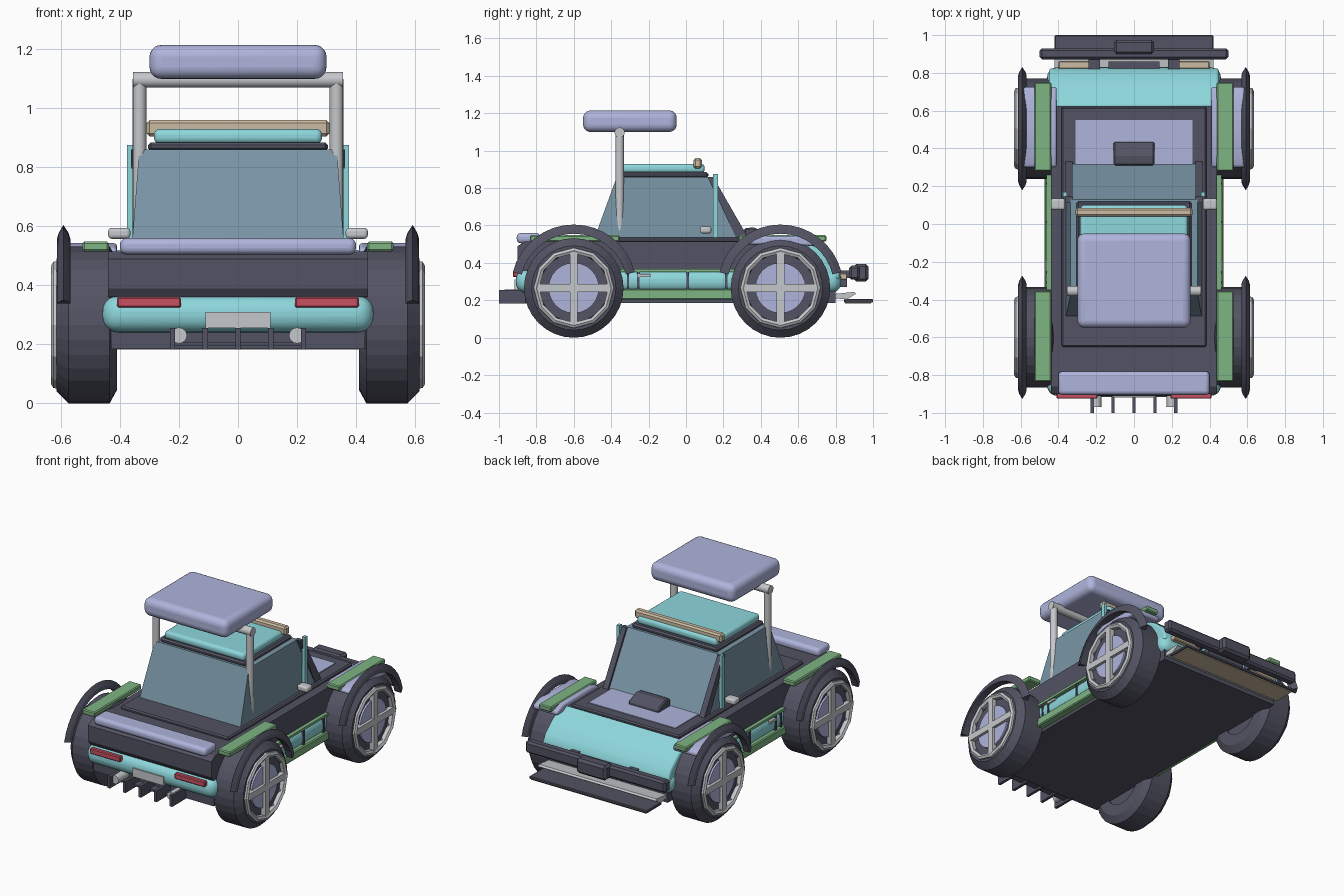
import bpy, bmesh, math
from mathutils import Vector

if "Cube" in bpy.data.objects:
    bpy.data.objects.remove(bpy.data.objects["Cube"])

def mat(name, r, g, b):
    m = bpy.data.materials.new(name)
    m.diffuse_color = (r, g, b, 1)
    m.use_nodes = True
    m.node_tree.nodes["Principled BSDF"].inputs["Base Color"].default_value = m.diffuse_color
    return m

DARK = mat("charcoal", .085, .085, .125)
CYAN = mat("cyan", .27, .68, .72)
LAV = mat("lavender", .43, .46, .72)
GLASS = mat("blue_grey_glass", .19, .30, .38)
GREEN = mat("green", .21, .46, .23)
RED = mat("red", .58, .08, .12)
TAN = mat("tan", .60, .50, .36)
GREY = mat("light_grey", .56, .58, .60)

def finish(name, bm, m, bevel=0, seg=1, smooth=False):
    bmesh.ops.recalc_face_normals(bm, faces=bm.faces)
    me = bpy.data.meshes.new(name)
    bm.to_mesh(me)
    bm.free()
    ob = bpy.data.objects.new(name, me)
    bpy.context.collection.objects.link(ob)
    me.materials.append(m)
    if bevel:
        mod = ob.modifiers.new("bevel", 'BEVEL')
        mod.width, mod.segments = bevel, seg
    if smooth:
        bpy.ops.object.select_all(action='DESELECT')
        ob.select_set(True)
        bpy.context.view_layer.objects.active = ob
        bpy.ops.object.shade_smooth_by_angle(angle=math.radians(35))
    return ob

def box(name, x, y, z, m, bevel=0, seg=1):
    """Box from (min, max) ranges."""
    bm = bmesh.new()
    bmesh.ops.create_cube(bm, size=1)
    for v in bm.verts:
        v.co = [(a + b) / 2 + c * (b - a) for (a, b), c in zip((x, y, z), v.co)]
    return finish(name, bm, m, bevel, seg, seg > 1)

def pair(name, x, y, z, m, bevel=0, seg=1):
    """The same box on both sides."""
    box(name + "_right", x, y, z, m, bevel, seg)
    box(name + "_left", (-x[1], -x[0]), y, z, m, bevel, seg)

def prism(name, pts, x0, x1, m, bevel=0, seg=1):
    """Side profile of (y, z) points, extruded along x."""
    bm = bmesh.new()
    a = [bm.verts.new((x0, *p)) for p in pts]
    b = [bm.verts.new((x1, *p)) for p in pts]
    bm.faces.new(a)
    bm.faces.new(b)
    n = len(pts)
    for i in range(n):
        bm.faces.new((a[i], a[(i + 1) % n], b[(i + 1) % n], b[i]))
    return finish(name, bm, m, bevel, seg, seg > 1)

def sweep(name, s, cy, cz, prof, m, n=32, a0=0, a1=2 * math.pi, smooth=False):
    """Closed (x, radius) profile turned about an axle along x."""
    bm = bmesh.new()
    full = a1 - a0 > 6.28
    rings = []
    for i in range(n if full else n + 1):
        t = a0 + (a1 - a0) * i / n
        rings.append([bm.verts.new((s * x, cy + r * math.cos(t), cz + r * math.sin(t)))
                      for x, r in prof])
    k = len(prof)
    for i in range(n):
        p, q = rings[i], rings[(i + 1) % len(rings)]
        for j in range(k):
            bm.faces.new((p[j], p[(j + 1) % k], q[(j + 1) % k], q[j]))
    if not full:
        bm.faces.new(rings[0])
        bm.faces.new(rings[-1])
    return finish(name, bm, m, 0, 1, smooth)

def rod(name, p, q, r, m, n=16):
    p, q = Vector(p), Vector(q)
    bm = bmesh.new()
    bmesh.ops.create_cone(bm, cap_ends=True, segments=n, radius1=r, radius2=r, depth=(q - p).length)
    rot = (q - p).to_track_quat('Z', 'Y')
    for v in bm.verts:
        v.co = rot @ v.co + (p + q) / 2
    return finish(name, bm, m, 0, 1, True)

# Floor, lower band and upper tub
box("floor_pan", (-.43, .43), (-.86, .80), (.185, .27), DARK)
box("lower_band", (-.46, .46), (-.91, .83), (.24, .365), CYAN, .055, 5)
prism("upper_tub", [(-.88, .36), (-.90, .39), (-.90, .49), (-.86, .515), (.63, .515), (.63, .36)],
      -.44, .44, DARK)
prism("sloped_nose", [(.62, .36), (.62, .525), (.72, .47), (.80, .40), (.825, .35), (.82, .31), (.62, .31)],
      -.45, .45, CYAN, .015, 3)
box("deck_frame", (-.385, .385), (-.65, .62), (.51, .535), DARK, .008)
box("hood_panel", (-.31, .31), (.30, .55), (.53, .54), LAV)
prism("hood_scoop", [(.31, .53), (.31, .585), (.36, .59), (.435, .56), (.435, .53)], -.108, .108, DARK, .008)
box("rear_cushion", (-.40, .40), (-.905, -.78), (.505, .56), LAV, .022, 4)

# Cabin glass: tapered block with front corner pillars
bm = bmesh.new()
lo = [bm.verts.new((x, y, .53)) for x, y in ((-.36, -.49), (.36, -.49), (.36, .32), (-.36, .32))]
hi = [bm.verts.new((x, y, .86)) for x, y in ((-.335, -.37), (.335, -.37), (.335, .13), (-.335, .13))]
bm.faces.new(lo)
bm.faces.new(hi)
for i in range(4):
    j = (i + 1) % 4
    bm.faces.new((lo[i], lo[j], hi[j], hi[i]))
finish("cabin_glass", bm, GLASS)
box("roof_rim", (-.305, .305), (-.36, .12), (.855, .885), DARK, .01)
box("roof_panel", (-.285, .285), (-.35, .10), (.88, .93), CYAN, .02, 4)
box("roof_light_bar", (-.31, .31), (.04, .085), (.905, .96), TAN, .01)
for s, side in ((1, "right"), (-1, "left")):
    prism("front_pillar_" + side, [(.27, .53), (.335, .53), (.145, .86), (.115, .86)],
          s * .325, s * .362, DARK)
pair("door_post", (.355, .376), (.145, .17), (.515, .876), CYAN)
pair("side_mirror", (.365, .44), (.075, .135), (.558, .595), GREY, .012, 3)

# Canopy on its hoop
for s, side in ((1, "right"), (-1, "left")):
    rod("canopy_post_" + side, (s * .334, -.355, .51), (s * .334, -.355, 1.10), .023, GREY)
rod("canopy_crossbar", (-.356, -.355, 1.097), (.356, -.355, 1.097), .027, GREY)
box("canopy", (-.30, .30), (-.55, -.05), (1.10, 1.215), LAV, .04, 5)

# Side sills with dark dividers
pair("sill", (.40, .475), (-.35, .26), (.205, .26), GREEN, .006)
pair("sill_trim", (.43, .463), (-.35, .26), (.352, .368), GREEN)
for i, y in enumerate((-.31, -.255, .01, .215)):
    pair("sill_divider_%d" % i, (.44, .465), (y - .006, y + .006), (.26, .352), DARK)
pair("door_handle", (.44, .468), (-.26, -.19), (.325, .34), GREY)

# Wheels, arches and plates over each wheel
Z = .266
tire = [(.41, .15), (.41, .22), (.435, .266), (.575, .266), (.615, .225), (.615, .185), (.595, .18), (.595, .15)]
arch = [(.568, .287), (.614, .287), (.608, .308), (.592, .336), (.574, .308)]
for s, side in ((1, "right"), (-1, "left")):
    for cy, end in ((-.6, "rear"), (.505, "front")):
        tag = "_%s_%s" % (end, side)
        sweep("tire" + tag, s, cy, Z, tire, DARK)
        rod("wheel_disc" + tag, (s * .42, cy, Z), (s * .60, cy, Z), .19, DARK, 24)
        rod("hub_disc" + tag, (s * .59, cy, Z), (s * .612, cy, Z), .135, LAV, 24)
        sweep("rim_ring" + tag, s, cy, Z, [(.60, .185), (.60, .218), (.626, .214), (.634, .20), (.626, .185)],
              GREY, 12)
        xr = sorted((s * .60, s * .63))
        box("spoke_upright" + tag, xr, (cy - .021, cy + .021), (Z - .195, Z + .195), GREY)
        box("spoke_level" + tag, xr, (cy - .195, cy + .195), (Z - .021, Z + .021), GREY)
        sweep("wheel_arch" + tag, s, cy, Z + .003, arch, DARK, 16, math.radians(14), math.radians(166))
pair("rear_green_plate", (.438, .527), (-.835, -.355), (.515, .548), GREEN, .006)
pair("front_green_plate", (.438, .527), (.28, .75), (.515, .548), GREEN, .006)
for s, side in ((1, "right"), (-1, "left")):
    prism("front_fender_" + side, [(.30, .50), (.30, .525), (.36, .543), (.66, .543), (.725, .52), (.725, .49)],
          s * .41, s * .585, LAV, .012, 3)

# Nose end: bumper, winch, lamps and skid plate
box("bumper_bar", (-.50, .50), (.872, .93), (.31, .385), DARK, .012)
box("winch", (-.107, .107), (.895, .975), (.30, .395), DARK, .015)
pair("bumper_mount", (.18, .24), (.80, .89), (.32, .36), DARK)
pair("front_lamp", (.20, .40), (.82, .862), (.31, .345), TAN, .005)
box("grille", (-.135, .135), (.82, .86), (.27, .345), DARK)
prism("skid_strip", [(.80, .21), (.80, .235), (.90, .245), (.91, .235), (.86, .205)], -.42, .42, GREY)
box("skid_plate", (-.42, .42), (.845, 1.0), (.188, .206), DARK, .004)
box("skid_trim", (-.41, .41), (.85, .99), (.182, .189), TAN)

# Tail end: lamps, plate, exhausts and fins
pair("tail_lamp", (.193, .41), (-.925, -.895), (.325, .36), RED, .005)
box("tail_plate", (-.11, .11), (-.918, -.90), (.255, .31), GREY)
for s, side in ((1, "right"), (-1, "left")):
    rod("exhaust_" + side, (s * .20, -.97, .23), (s * .20, -.84, .23), .027, GREY)
box("fin_bar", (-.23, .23), (-.915, -.85), (.195, .207), DARK)
for i in range(5):
    x = (i - 2) * .111
    box("diffuser_fin_%d" % i, (x - .009, x + .009), (-1.0, -.85), (.182, .255), DARK)
